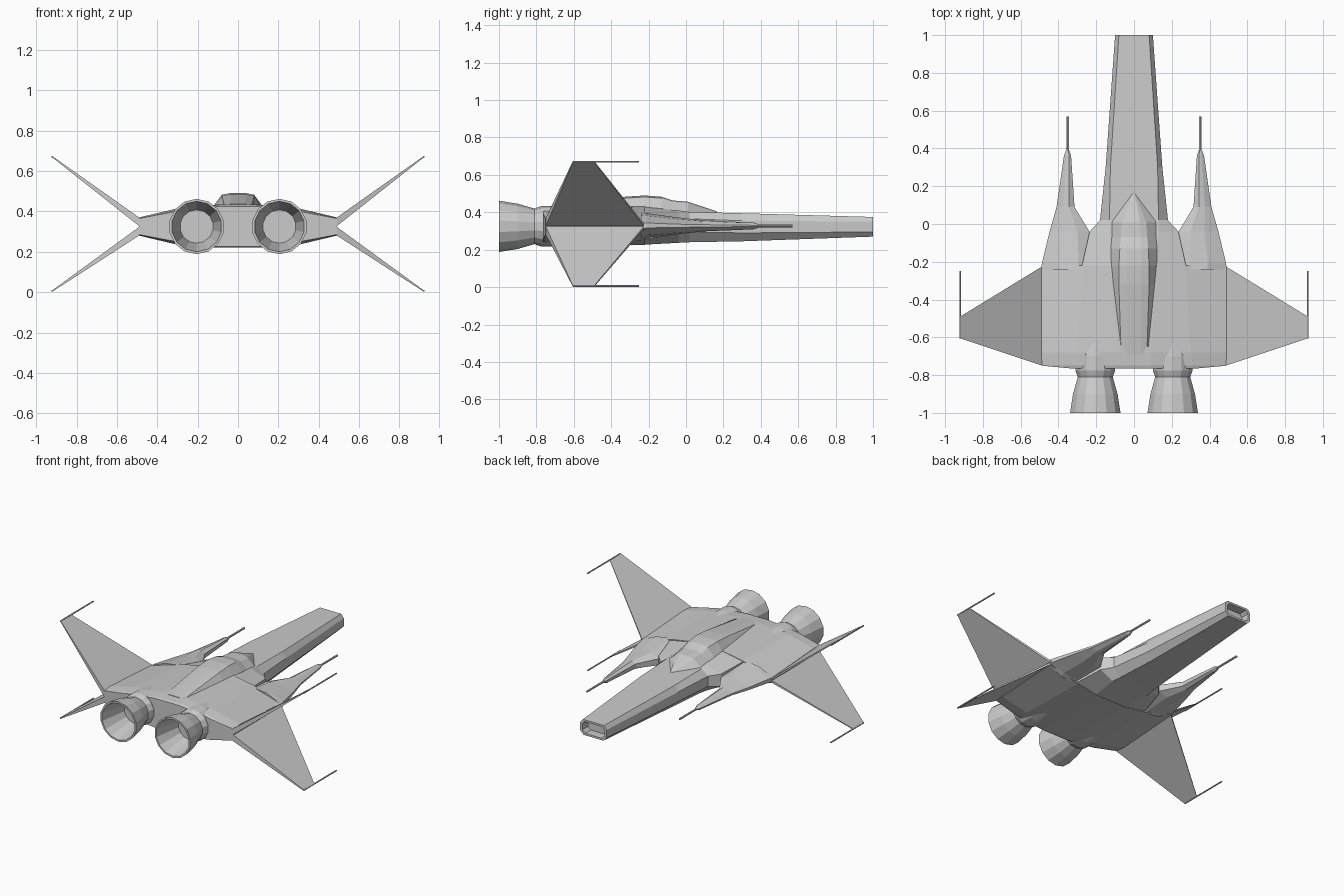
import bpy, bmesh
from math import sin, cos, pi

if "Cube" in bpy.data.objects:
    bpy.data.objects.remove(bpy.data.objects["Cube"])


def loft(name, rings, mirror=False):
    """Skin a list of equal-sized point rings, cap both ends, optionally mirror across x."""
    bm = bmesh.new()
    loops = [[bm.verts.new(p) for p in ring] for ring in rings]
    n = len(rings[0])
    for a, b in zip(loops, loops[1:]):
        for i in range(n):
            j = (i + 1) % n
            bm.faces.new((a[i], a[j], b[j], b[i]))
    bm.faces.new(loops[0])
    bm.faces.new(loops[-1])
    bmesh.ops.recalc_face_normals(bm, faces=bm.faces)
    mesh = bpy.data.meshes.new(name)
    bm.to_mesh(mesh)
    bm.free()
    ob = bpy.data.objects.new(name, mesh)
    bpy.context.collection.objects.link(ob)
    if mirror:
        ob.modifiers.new("mirror", 'MIRROR').use_mirror_merge = False
    return ob


def symmetric(y, half):
    """Full ring from right-hand (x, z) points, top to bottom."""
    return [(x, y, z) for x, z in half] + [(-x, y, z) for x, z in reversed(half)]


def circle(x, y, z, r, n):
    return [(x + r * cos(2 * pi * (i + .5) / n), y, z + r * sin(2 * pi * (i + .5) / n))
            for i in range(n)]


def barrel(name, x, z, y0, y1, r):
    loft(name, [circle(x, y0, z, r, 6), circle(x, y1, z, r, 6)], True)


# Main hull between the wings
loft("main_hull", [
    symmetric(-0.22, [(.12, .43), (.27, .405), (.49, .342), (.49, .31), (.27, .25), (.12, .225)]),
    symmetric(-0.68, [(.09, .435), (.30, .415), (.49, .37), (.49, .28), (.30, .235), (.10, .22)]),
    symmetric(-0.75, [(.09, .43), (.31, .405), (.49, .365), (.49, .285), (.31, .245), (.10, .22)]),
    symmetric(-0.765, [(.09, .425), (.31, .40), (.33, .395), (.33, .255), (.31, .25), (.10, .225)]),
])

# Long nose with a recessed tip: y, top half-width, side half-width, z levels
nose = []
for y, wt, ws, zt, zh, zl, zb, wb in [
        (-.24, .12, .28, .43, .40, .255, .226, .12),
        (-.04, .13, .235, .41, .37, .285, .237, .14),
        (.02, .13, .18, .402, .365, .295, .24, .13),
        (.30, .125, .15, .395, .355, .29, .245, .11),
        (1.0, .08, .10, .375, .35, .295, .27, .075),
        (1.0, .066, .083, .362, .342, .303, .283, .062),
        (.94, .066, .083, .362, .342, .303, .283, .062)]:
    nose.append(symmetric(y, [(wt, zt), (ws, zh), (ws, zl), (wb, zb)]))
loft("nose_fuselage", nose)

# Canopy and dorsal spine: y, base half-width, base z, top half-width, top z
loft("canopy_spine", [symmetric(y, [(wt * .5, zt), (wt, zt - .008), (wb, zb), (wb, zb - .04)])
                      for y, wb, zb, wt, zt in [
    (.165, .006, .397, .003, .405),
    (.01, .12, .40, .065, .457),
    (-.07, .12, .41, .07, .463),
    (-.13, .122, .42, .075, .483),
    (-.22, .12, .428, .08, .49),
    (-.32, .11, .43, .08, .484),
    (-.69, .075, .43, .068, .437)]])

# Tapered gun pods ahead of the wing roots: y, inner x, outer x, low z, high z
pods = []
for y, xi, xo, zl, zh in [
        (-.24, .20, .49, .255, .40), (-.21, .21, .488, .265, .395),
        (-.04, .236, .447, .283, .372), (.09, .315, .41, .298, .358),
        (.36, .333, .371, .309, .345), (.39, .342, .360, .318, .335)]:
    m, q, w = (zl + zh) / 2, (zh - zl) / 4, xo - xi
    pods.append([(xi, y, m + q), (xi + w * .3, y, zh), (xi + w * .65, y, zh - q * .4),
                 (xo, y, m + q * .4), (xo, y, m - q * .4),
                 (xo - w * .35, y, zl + q * .4), (xi + w * .3, y, zl), (xi, y, m - q)])
loft("gun_pod", pods, True)
barrel("pod_barrel", .351, .327, .38, .57, .007)

# Split wings and their tip guns
for name, tip, s in (("upper_wing", .67, 1), ("lower_wing", .006, -1)):
    mid = .325
    root = [(.487, -.225, mid), (.487, -.75, mid),
            (.487, -.75, mid + s * .043), (.487, -.225, mid + s * .015)]
    end = [(.92, -.49, tip - s * .003), (.92, -.605, tip - s * .003),
           (.92, -.605, tip + s * .004), (.92, -.49, tip + s * .003)]
    loft(name, [root, end], True)
    barrel(name + "_tip_gun", .92, tip, -.605, -.25, .005)

# Flared hollow engine nozzles
loft("engine_nozzle", [circle(.205, y, .325, r, 14) for y, r in [
    (-.60, .095), (-.70, .108), (-.775, .108), (-.81, .095),
    (-.90, .121), (-1.0, .137), (-1.0, .125), (-.82, .083)]], True)
